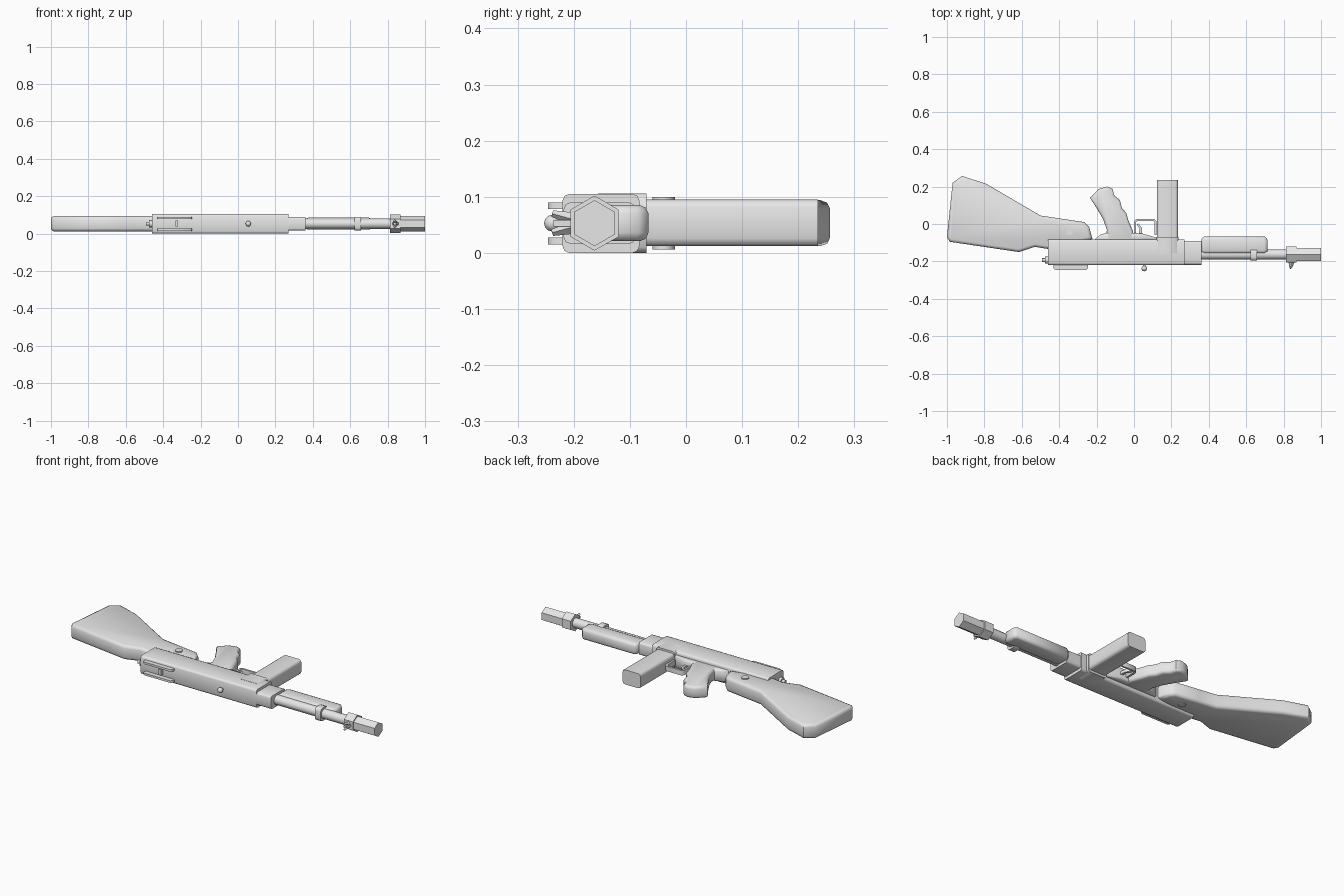
import bpy, bmesh, math
from mathutils import Matrix, Vector

cube = bpy.data.objects.get("Cube")
if cube:
    bpy.data.objects.remove(cube, do_unlink=True)

grey = bpy.data.materials.new("plain grey")
grey.use_nodes = True
grey.diffuse_color = (0.8, 0.8, 0.8, 1)
grey.node_tree.nodes["Principled BSDF"].inputs["Base Color"].default_value = (0.8, 0.8, 0.8, 1)

MID = 0.053      # middle of the thickness
BORE = -0.163    # barrel axis in y
parts = []


def add(name, bm):
    bmesh.ops.recalc_face_normals(bm, faces=bm.faces[:])
    me = bpy.data.meshes.new(name)
    bm.to_mesh(me)
    bm.free()
    ob = bpy.data.objects.new(name, me)
    bpy.context.collection.objects.link(ob)
    me.materials.append(grey)
    parts.append(ob)
    return ob


def prism(name, pts, half, round_=0.0, segs=2, mid=MID):
    """Side profile extruded through the thickness, rounded along both rims."""
    bm = bmesh.new()
    base = bm.faces.new([bm.verts.new((x, y, mid - half)) for x, y in pts])
    ext = bmesh.ops.extrude_face_region(bm, geom=[base])["geom"]
    bmesh.ops.translate(bm, vec=(0, 0, 2 * half),
                        verts=[v for v in ext if isinstance(v, bmesh.types.BMVert)])
    bmesh.ops.recalc_face_normals(bm, faces=bm.faces[:])
    if round_:
        rim = [e for e in bm.edges if abs(e.verts[0].co.z - e.verts[1].co.z) < 1e-6]
        bmesh.ops.bevel(bm, geom=rim, offset=round_, segments=segs, profile=0.5,
                        affect='EDGES', clamp_overlap=False)
    return add(name, bm)


def box(name, x, y, z, axis=None, cut=0.0, segs=1):
    """Box from ranges; cut chamfers edges along one axis, or all edges."""
    bm = bmesh.new()
    bmesh.ops.create_cube(bm, size=1)
    for v in bm.verts:
        v.co = [r[0] if c < 0 else r[1] for r, c in zip((x, y, z), v.co)]
    if cut:
        edges = [e for e in bm.edges if axis is None or
                 abs((e.verts[0].co - e.verts[1].co).normalized()[axis]) > 0.9]
        bmesh.ops.bevel(bm, geom=edges, offset=cut, segments=segs, profile=0.5, affect='EDGES')
    return add(name, bm)


def rod(name, a, b, r, sides=12, r2=None, turn=0.0):
    a, b = Vector(a), Vector(b)
    bm = bmesh.new()
    m = Matrix.Translation((a + b) / 2) @ (b - a).to_track_quat('Z', 'Y').to_matrix().to_4x4()
    bmesh.ops.create_cone(bm, cap_ends=True, segments=sides, radius1=r,
                          radius2=r if r2 is None else r2, depth=(b - a).length,
                          matrix=m @ Matrix.Rotation(turn, 4, 'Z'))
    return add(name, bm)


def hex_x(name, x0, x1, r):
    """Six-sided prism along x with points towards +z and -z."""
    bm = bmesh.new()
    rings = [[bm.verts.new((x, BORE + r * math.sin(k * math.pi / 3),
                            MID + r * math.cos(k * math.pi / 3))) for k in range(6)]
             for x in (x0, x1)]
    for k in range(6):
        j = (k + 1) % 6
        bm.faces.new((rings[0][k], rings[0][j], rings[1][j], rings[1][k]))
    for ring in rings:
        bm.faces.new(ring)
    return add(name, bm)


# Shoulder stock, pistol grip
prism("stock", [(-1, -0.07), (-0.97, 0.22), (-0.92, 0.257), (-0.79, 0.215), (-0.5, 0.045),
                (-0.4, 0.03), (-0.265, 0.01), (-0.24, -0.015), (-0.222, -0.08), (-0.45, -0.135),
                (-0.53, -0.122), (-0.615, -0.15), (-0.985, -0.095)], 0.041, 0.016)
prism("grip", [(-0.235, 0.14), (-0.19, 0.187), (-0.145, 0.2), (-0.115, 0.188), (-0.105, 0.152),
               (-0.075, 0.128), (-0.065, 0.085), (-0.042, 0.06), (-0.03, 0.02), (-0.005, -0.04),
               (0.0, -0.09), (-0.15, -0.09), (-0.145, -0.03), (-0.165, 0.025), (-0.2, 0.085)],
      0.034, 0.014)
rod("stock_screw", (-0.345, -0.04, 0.006), (-0.345, -0.04, 0.1), 0.02)

# Receiver and its narrower front
box("receiver", (-0.46, 0.27), (-0.22, -0.083), (0, 0.105), 0, 0.012, 2)
box("receiver_nose", (0.24, 0.36), (-0.218, -0.09), (0.016, 0.09), 0, 0.012, 2)
prism("trigger_housing", [(-0.22, -0.09), (-0.18, -0.058), (-0.14, -0.045), (0.04, -0.05),
                          (0.13, -0.075), (0.13, -0.09)], 0.033, 0.006, 1)

# Magazine with a slightly proud well
box("magazine", (0.123, 0.235), (-0.15, 0.235), (0.012, 0.095), 1, 0.014, 2)
box("magazine_well", (0.12, 0.238), (-0.157, -0.07), (-0.0, 0.106), 1, 0.01, 1)

# Trigger guard and trigger
guard = [(0.0, -0.06), (0.0, 0.015), (0.012, 0.027), (0.108, 0.027), (0.12, 0.015), (0.12, -0.06),
         (0.109, -0.06), (0.109, 0.01), (0.103, 0.016), (0.017, 0.016), (0.011, 0.01), (0.011, -0.06)]
prism("trigger_guard", guard, 0.014)
prism("trigger", [(0.025, -0.06), (0.03, -0.025), (0.015, -0.002), (0.023, 0.003),
                  (0.042, -0.02), (0.045, -0.06)], 0.008)

# Handguard, barrel, bands and muzzle
prism("handguard", [(0.36, -0.15), (0.36, -0.08), (0.375, -0.067), (0.7, -0.067), (0.715, -0.085),
                    (0.715, -0.145), (0.7, -0.158), (0.375, -0.158)], 0.032, 0.015)
rod("barrel", (0.34, BORE, MID), (0.9, BORE, MID), 0.027, 12)
box("barrel_band", (0.622, 0.658), (-0.196, -0.135), (0.016, 0.09), 0, 0.016, 2)
hex_x("front_band", 0.812, 0.868, 0.049)
hex_x("muzzle", 0.86, 1.0, 0.041)

# Front sight: a post between two flared ears
prism("front_sight_post", [(0.825, -0.2), (0.832, -0.236), (0.845, -0.236), (0.86, -0.2)], 0.006)
for side, s in (("left", 1), ("right", -1)):
    rod("front_sight_ear_" + side, (0.842, -0.2, MID + s * 0.007),
        (0.836, -0.238, MID + s * 0.017), 0.012, 4, 0.006)

# Side rails and peg of the rear sight
for side, z in (("upper", 0.084), ("lower", 0.021)):
    prism("rear_rail_" + side, [(-0.43, -0.21), (-0.43, -0.238), (-0.42, -0.246),
                                (-0.255, -0.246), (-0.245, -0.236), (-0.245, -0.21)],
          0.006, mid=z)
box("rear_sight_peg", (-0.335, -0.32), (-0.238, -0.21), (0.037, 0.069))

# Cocking knob and rear pin
rod("knob_stem", (0.055, -0.21, MID), (0.055, -0.24, MID), 0.007, 8)
bm = bmesh.new()
bmesh.ops.create_uvsphere(bm, u_segments=10, v_segments=6, radius=0.015,
                          matrix=Matrix.Translation((0.055, -0.238, MID)))
add("knob", bm)
rod("rear_pin", (-0.475, -0.193, MID), (-0.45, -0.193, MID), 0.019, 8)
rod("rear_pin_tip", (-0.493, -0.193, MID), (-0.47, -0.193, MID), 0.01, 8)

# Smooth shading with sharp corners kept
bpy.ops.object.select_all(action='DESELECT')
for ob in parts:
    ob.select_set(True)
bpy.context.view_layer.objects.active = parts[0]
bpy.ops.object.shade_smooth_by_angle(angle=math.radians(48))
